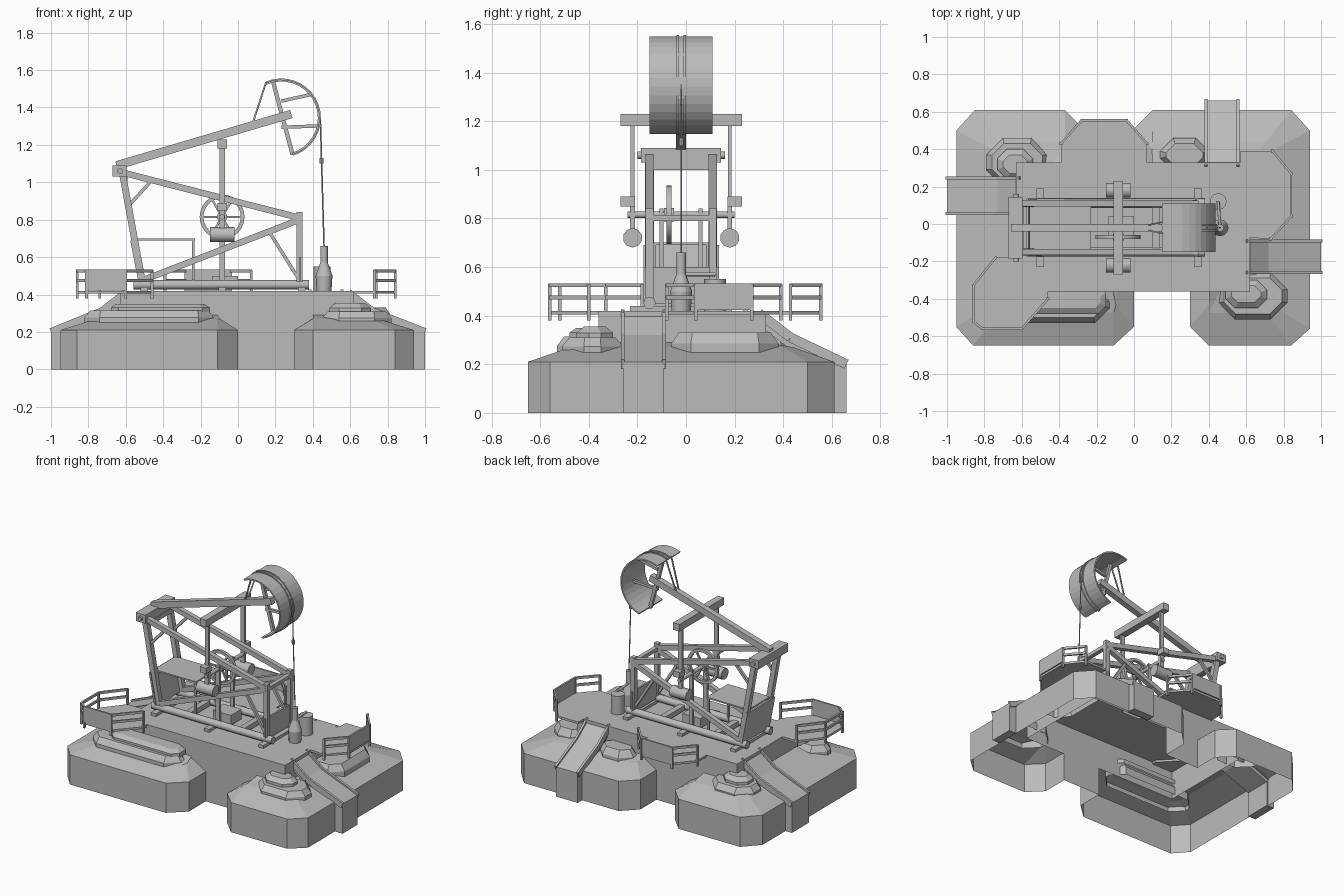
import bpy, bmesh, math
from mathutils import Vector, Matrix

if "Cube" in bpy.data.objects:
    bpy.data.objects.remove(bpy.data.objects["Cube"])

grey = bpy.data.materials.new("plain grey")
grey.use_nodes = True
GREY = (0.5, 0.5, 0.5, 1)
grey.diffuse_color = GREY
grey.node_tree.nodes["Principled BSDF"].inputs["Base Color"].default_value = GREY

YC = -0.02          # centre line of the machine
SIDE = 0.13         # half spacing of the frame


def finish(name, bm, smooth=False):
    mesh = bpy.data.meshes.new(name)
    bm.to_mesh(mesh)
    bm.free()
    mesh.materials.append(grey)
    ob = bpy.data.objects.new(name, mesh)
    bpy.context.collection.objects.link(ob)
    if smooth:
        bpy.ops.object.select_all(action='DESELECT')
        ob.select_set(True)
        bpy.context.view_layer.objects.active = ob
        bpy.ops.object.shade_smooth_by_angle(angle=math.radians(40))


def place(a, b):
    a, b = Vector(a), Vector(b)
    d = b - a
    rot = d.to_track_quat('Z', 'Y').to_matrix().to_4x4()
    return Matrix.Translation((a + b) / 2) @ rot, d.length


def bar(name, a, b, w=0.03, h=None):
    m, length = place(a, b)
    bm = bmesh.new()
    bmesh.ops.create_cube(bm, size=1, matrix=m @ Matrix.Diagonal((w, h or w, length, 1)))
    finish(name, bm)


def rod(name, a, b, r=0.02, r2=None, n=12):
    m, length = place(a, b)
    bm = bmesh.new()
    bmesh.ops.create_cone(bm, cap_ends=True, segments=n, radius1=r,
                          radius2=r if r2 is None else r2, depth=length, matrix=m)
    finish(name, bm, n > 8)


def box(name, x, y, z):
    cx, cy = sum(x) / 2, sum(y) / 2
    bar(name, (cx, cy, z[0]), (cx, cy, z[1]), x[1] - x[0], y[1] - y[0])


def shell(name, rings, closed=True, cap=True, floor=False):
    """Skin a stack of rings that all have the same number of points."""
    bm = bmesh.new()
    vs = [[bm.verts.new(p) for p in ring] for ring in rings]
    n = len(rings[0])
    for lo, hi in zip(vs, vs[1:]):
        for i in range(n if closed else n - 1):
            j = (i + 1) % n
            bm.faces.new((lo[i], lo[j], hi[j], hi[i]))
    if cap:
        bm.faces.new(vs[-1])
    if floor:
        bm.faces.new(vs[0][::-1])
    finish(name, bm)


def flat(points, z):
    return [(x, y, z) for x, y in points]


def cut_rect(x0, x1, y0, y1, c):
    return [(x0 + c, y0), (x1 - c, y0), (x1, y0 + c), (x1, y1 - c),
            (x1 - c, y1), (x0 + c, y1), (x0, y1 - c), (x0, y0 + c)]


# Raised centre deck
X0, X1, Y0, Y1 = -0.63, 0.62, -0.36, 0.33
deck = [(X0, Y0), (X1, Y0), (X1, Y1), (X0, Y1)]
shell("deck", [flat(deck, 0.2), flat(deck, 0.42)])
shell("front_wall", [flat([(0, Y0), (0.3, Y0)], z) for z in (0, 0.21)], False, False)
shell("back_wall", [flat([(0, Y1), (-0.27, Y1)], z) for z in (0, 0.21)], False, False)


# Sloping ground lobes around the deck; their free ends slope down as well
def lobes(name, path, outward):
    last = len(path) - 1

    def inward(t, z):
        out = []
        for i, (x, y) in enumerate(path):
            nx, ny = min(max(x, X0), X1), min(max(y, Y0), Y1)
            if i in (0, 1, last - 1, last):
                nx = x + outward * 0.16
            out.append((x + (nx - x) * t, y + (ny - y) * t, z))
        return out
    shell(name, [flat(path, 0), flat(path, 0.21), inward(0.6, 0.27), inward(1, 0.29)],
          False, False)


lobes("right_ground", [(0.3, Y0), (0.3, -0.55), (0.4, -0.65), (0.84, -0.65), (0.94, -0.56),
                       (0.94, -0.27), (0.94, -0.08), (0.94, 0.5), (0.84, 0.61),
                       (0.56, 0.61), (0.38, 0.61), (0.1, 0.61), (0, 0.51), (0, Y1)], 1)
lobes("left_ground", [(-0.27, Y1), (-0.27, 0.51), (-0.37, 0.61), (-0.85, 0.61), (-0.95, 0.5),
                      (-0.95, 0.25), (-0.95, 0.05), (-0.95, -0.55), (-0.86, -0.65),
                      (-0.11, -0.65), (0, -0.55), (0, Y0)], -1)


# Stepped mounds on the lobes
def mound(name, x0, x1, y0, y1, z0, z1, c=0.06, taper=0.03):
    t = taper
    shell(name, [flat(cut_rect(x0, x1, y0, y1, c), z0),
                 flat(cut_rect(x0, x1, y0, y1, c), z0 + (z1 - z0) * 0.6),
                 flat(cut_rect(x0 + t, x1 - t, y0 + t, y1 - t, c * 0.7), z1)])


mound("front_right_mound", 0.45, 0.82, -0.51, -0.26, 0.22, 0.31, 0.09)
mound("front_right_mound_top", 0.49, 0.71, -0.45, -0.3, 0.29, 0.355, 0.05)
mound("front_left_mound", -0.82, -0.13, -0.53, -0.33, 0.22, 0.315, 0.08)
mound("front_left_mound_top", -0.68, -0.15, -0.48, -0.33, 0.3, 0.35, 0.04)
mound("back_left_mound", -0.79, -0.46, 0.2, 0.46, 0.22, 0.31, 0.09)
mound("back_left_mound_top", -0.73, -0.54, 0.24, 0.4, 0.29, 0.355, 0.05)
mound("back_right_mound", 0.14, 0.4, 0.28, 0.46, 0.22, 0.33, 0.07)
mound("east_mound", 0.56, 0.82, -0.06, 0.38, 0.22, 0.33, 0.08)


# Ramps, steep at the deck and then shallow, with low curbs
def ramp(name, start, direction, length, width):
    s, d = Vector((*start, 0)), Vector((*direction, 0))
    side = Vector((-d.y, d.x, 0)) * width / 2
    up = Vector((0, 0, 1))
    top = [(-0.03, 0.42), (0.1, 0.32), (length, 0.21)]
    k = length - 0.06
    profile = [(-0.03, 0.36), (0.1, 0.26), (k, 0.18), (k, 0), (length, 0)] + top[::-1]
    shell(name, [[s + d * p + up * z - side * e for p, z in profile] for e in (1, -1)],
          True, True, True)
    for e in (1, -1):
        for (p, z), (q, v) in zip(top, top[1:]):
            bar(name + "_curb", s + side * e + d * p + up * (z - 0.01),
                s + side * e + d * q + up * (v - 0.01), 0.016, 0.04)


ramp("right_ramp", (X1, -0.175), (1, 0), 0.38, 0.17)
ramp("left_ramp", (X0, 0.15), (-1, 0), 0.37, 0.19)
ramp("back_ramp", (0.47, Y1), (0, 1), 0.33, 0.17)


# Railed lookout platforms; the panel fills one railing bay
def platform(name, points, rail, panel):
    shell(name + "_floor", [flat(points, 0.405), flat(points, 0.42)], True, True, True)
    path = [points[i] for i in rail]
    for x, y in path:
        bar(name + "_post", (x, y, 0.38), (x, y, 0.53), 0.014)
    for k, (a, b) in enumerate(zip(path, path[1:])):
        for z in (0.475, 0.525):
            bar(name + "_rail", (*a, z), (*b, z), 0.012, 0.016)
        if k == panel:
            bar(name + "_panel", (*a, 0.475), (*b, 0.475), 0.012, 0.105)


platform("front_platform", [(-0.46, -0.4), (-0.46, -0.33), (-0.6, -0.18), (-0.74, -0.18),
                            (-0.86, -0.33), (-0.86, -0.52), (-0.81, -0.56), (-0.6, -0.56)],
         (3, 4, 5, 6, 7, 0), 3)
platform("right_platform", [(0.57, -0.07), (0.73, -0.08), (0.84, 0.04), (0.84, 0.27),
                            (0.74, 0.39), (0.57, 0.39)], (1, 2, 3, 4), 1)
platform("back_platform", [(0.07, 0.28), (0.07, 0.43), (-0.04, 0.555), (-0.28, 0.555),
                           (-0.39, 0.43), (-0.39, 0.28)], (1, 2, 3, 4), 1)

# Skid under the machine
for x in (-0.5, -0.085, 0.34):
    box("skid_tie", (x - 0.02, x + 0.02), (YC - 0.21, YC + 0.21), (0.42, 0.44))
for x in (-0.3, 0.12):
    box("skid_cross", (x - 0.02, x + 0.02), (YC - SIDE, YC + SIDE), (0.43, 0.465))

# Side frames, mirrored about the centre line
for s in (-1, 1):
    y = YC + s * SIDE
    rod("skid_rail", (-0.56, y, 0.452), (0.38, y, 0.452), 0.025)
    bar("rear_leg", (-0.51, y, 0.46), (-0.62, y, 1.06), 0.036)
    bar("front_post", (0.33, y, 0.44), (0.33, y, 0.84), 0.032)
    bar("upper_beam", (-0.61, y, 1.05), (0.33, y, 0.81), 0.034)
    bar("lower_beam", (-0.5, y, 0.48), (0.33, y, 0.8), 0.034)
    bar("front_brace", (0.32, y, 0.49), (0.17, y, 0.73), 0.018)
    bar("rear_brace", (-0.58, y, 0.88), (-0.47, y, 1.0), 0.018)
    bar("step_leg", (-0.24, YC + s * 0.11, 0.44), (-0.24, YC + s * 0.11, 0.7), 0.014)

    # Crank, counterweight and pitman arm
    ya = YC + s * 0.2
    rod("counterweight", (-0.15, ya, 0.72), (-0.02, ya, 0.72), 0.04, n=10)
    bar("crank_arm", (-0.085, ya, 0.74), (-0.085, ya, 0.86), 0.03, 0.02)
    box("crank_bearing", (-0.11, -0.06), (ya + s * 0.02 - 0.03, ya + s * 0.02 + 0.03),
        (0.85, 0.89))
    bar("pitman_arm", (-0.085, ya, 0.85), (-0.085, ya, 1.21), 0.03, 0.016)
    bar("gear_column", (-0.085, YC + s * 0.08, 0.43), (-0.085, YC + s * 0.08, 0.84), 0.03, 0.016)
    bar("head_stay", (0.15, YC + s * 0.03, 1.535), (0.08, YC + s * 0.015, 1.32), 0.008)

rod("crank_shaft", (-0.085, YC - 0.22, 0.815), (-0.085, YC + 0.22, 0.815), 0.014)
box("front_tie", (0.315, 0.345), (YC - SIDE, YC + SIDE), (0.79, 0.815))
box("rear_tie", (-0.62, -0.59), (YC - SIDE, YC + SIDE), (1.0, 1.03))
box("step_plate", (-0.56, -0.23), (YC - 0.12, YC + 0.12), (0.69, 0.7))
bar("rear_panel", (-0.525, YC, 0.46), (-0.57, YC, 0.69), 0.31, 0.012)
box("front_panel", (0.325, 0.337), (YC - 0.155, YC + 0.155), (0.45, 0.6))
box("gearbox", (-0.14, 0.0), (YC - 0.06, YC + 0.06), (0.43, 0.5))

# Drive wheel
WY = YC - 0.05
bm = bmesh.new()
rings = []
for i in range(24):
    a = i * math.tau / 24
    rings.append([bm.verts.new((-0.085 + r * math.cos(a), WY + d, 0.815 + r * math.sin(a)))
                  for r, d in ((0.12, -0.01), (0.12, 0.01), (0.1, 0.01), (0.1, -0.01))])
for i in range(24):
    p, q = rings[i], rings[(i + 1) % 24]
    for k in range(4):
        bm.faces.new((p[k], p[(k + 1) % 4], q[(k + 1) % 4], q[k]))
bmesh.ops.recalc_face_normals(bm, faces=bm.faces)
finish("drive_wheel", bm, True)
for i in range(3):
    a = i * math.pi / 3
    v = Vector((math.cos(a), 0, math.sin(a))) * 0.105
    c = Vector((-0.085, WY, 0.815))
    bar("wheel_spoke", c - v, c + v, 0.012)
rod("wheel_hub", (-0.085, WY - 0.02, 0.815), (-0.085, WY + 0.02, 0.815), 0.028)

# Walking beam with its pivot and equaliser
bar("walking_beam", (-0.65, YC, 1.09), (0.285, YC, 1.365), 0.042, 0.045)
box("tail_bearing", (-0.67, -0.595), (YC - 0.165, YC + 0.165), (1.03, 1.09))
rod("tail_pin", (-0.63, YC - 0.18, 1.06), (-0.63, YC + 0.18, 1.06), 0.015)
box("equaliser", (-0.11, -0.06), (YC - 0.25, YC + 0.25), (1.18, 1.23))

# Curved head plate
HEAD, R = Vector((0.232, YC, 1.344)), 0.205


def on_arc(deg, r=R, dy=0):
    a = math.radians(deg)
    return HEAD + Vector((r * math.cos(a), dy, r * math.sin(a)))


def arc_plate(name, r0, r1, y0, y1):
    degs = [-73 + i * 187 / 18 for i in range(19)]
    shell(name, [[on_arc(d, r, y) for r, y in ((r0, y0), (r1, y0), (r1, y1), (r0, y1))]
                 for d in degs], True, True, True)


arc_plate("horse_head", R - 0.01, R, -0.13, 0.13)
for y in (-0.014, 0.014):
    arc_plate("head_cable_guide", R, R + 0.006, y - 0.005, y + 0.005)
bar("head_spine", on_arc(103), on_arc(-73), 0.022)
for deg, foot in ((38, 0.09), (-12, -0.05)):
    bar("head_strut", HEAD + Vector((0.0, 0, foot)), on_arc(deg), 0.018)

# Cable, wellhead and side tank
rod("cable", (0.44, YC, 1.35), (0.46, YC, 0.66), 0.004, n=6)
rod("cable_clamp", (0.447, YC, 1.1), (0.446, YC, 1.13), 0.01, n=8)
rod("well_base", (0.46, YC, 0.42), (0.46, YC, 0.5), 0.04, 0.045)
rod("well_cone", (0.46, YC, 0.5), (0.46, YC, 0.57), 0.045, 0.02)
rod("well_neck", (0.46, YC, 0.57), (0.46, YC, 0.66), 0.02)
rod("side_tank", (0.45, 0.12, 0.42), (0.45, 0.12, 0.55), 0.045)
rod("well_pipe", (0.46, YC, 0.57), (0.45, 0.12, 0.57), 0.008)
